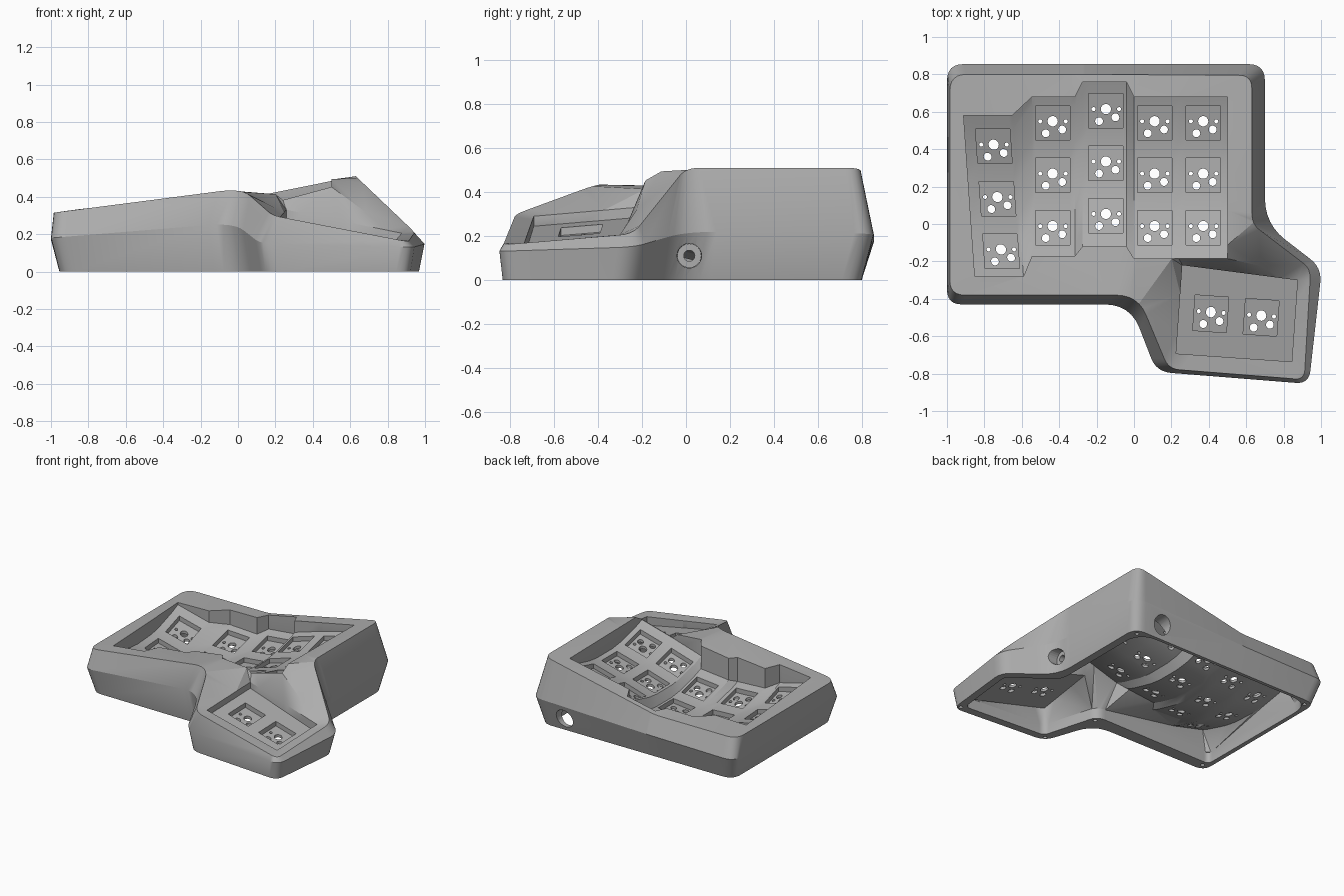
import bpy, bmesh, math
from mathutils import Vector, Matrix
from mathutils.geometry import delaunay_2d_cdt

cube = bpy.data.objects.get("Cube")
if cube:
    bpy.data.objects.remove(cube, do_unlink=True)

grey = bpy.data.materials.new("case_grey")
grey.use_nodes = True
grey.diffuse_color = (0.42, 0.42, 0.42, 1)
grey.node_tree.nodes["Principled BSDF"].inputs["Base Color"].default_value = (0.42, 0.42, 0.42, 1)

PLATE, RECESS = 0.055, 0.035


def activate(obj):
    bpy.ops.object.select_all(action="DESELECT")
    obj.select_set(True)
    bpy.context.view_layer.objects.active = obj


def finish(obj):
    activate(obj)
    bpy.ops.object.shade_smooth_by_angle(angle=math.radians(25))


def solid(name, faces):
    """Weld loose faces into one closed part."""
    bm = bmesh.new()
    for f in faces:
        bm.faces.new([bm.verts.new(p) for p in f])
    bmesh.ops.remove_doubles(bm, verts=bm.verts, dist=0.0003)
    bmesh.ops.recalc_face_normals(bm, faces=bm.faces)
    mesh = bpy.data.meshes.new(name)
    bm.to_mesh(mesh)
    bm.free()
    mesh.materials.append(grey)
    obj = bpy.data.objects.new(name, mesh)
    bpy.context.collection.objects.link(obj)
    finish(obj)
    return obj


def inside(p, loop):
    hit = False
    for a, b in zip(loop, loop[1:] + loop[:1]):
        if (a.y > p.y) != (b.y > p.y) and p.x < a.x + (p.y - a.y) * (b.x - a.x) / (b.y - a.y):
            hit = not hit
    return hit


def fill(outer, holes, extra=()):
    """Triangles between an outer loop and hole loops, keeping their heights."""
    pts, edges = [], []
    for loop in [outer] + holes:
        n, s = len(loop), len(pts)
        edges += [(s + i, s + (i + 1) % n) for i in range(n)]
        pts += loop
    pts += extra
    vs, _, tris, orig, _, _ = delaunay_2d_cdt([p.xy for p in pts], edges, [], 0, 1e-6)
    out = []
    for t in tris:
        c = sum((vs[i] for i in t), Vector((0, 0))) / len(t)
        if inside(c, outer) and not any(inside(c, h) for h in holes):
            out.append([pts[orig[i][0]] for i in t])
    return out


def rounded(corners, radii, n=6):
    out = []
    for i, p in enumerate(corners):
        ends = []
        for q in (corners[i - 1], corners[(i + 1) % len(corners)]):
            d = q - p
            ends.append(p + d.normalized() * min(radii[i], d.length * 0.45))
        a, b = ends
        for k in range(n + 1):
            t = k / n
            out.append(a * (1 - t) ** 2 + p * 2 * t * (1 - t) + b * t * t)
    return out


def lowered(loop, dist):
    return [p - Vector((0, 0, dist)) for p in loop]


def bridge(a, b):
    n = len(a)
    return [[a[i], a[(i + 1) % n], b[(i + 1) % n], b[i]] for i in range(n)]


# Switch socket pattern on a unit square: centre post, two contacts, two pegs
def circle(x, y, r, n=14):
    return [Vector((x + r * math.cos(math.tau * k / n), y + r * math.sin(math.tau * k / n), 0)) for k in range(n)]


square = [Vector(p) for p in ((-1, -1, 0), (1, -1, 0), (1, 1, 0), (-1, 1, 0))]
bores = [circle(0, .1, .3), circle(-.4, -.6, .23), circle(.55, -.38, .23),
         circle(-.72, .1, .12), circle(.76, .1, .12)]
socket = fill(square, bores)


def socket_faces(c):
    def place(points, depth):
        q = lowered(c, depth)
        out = []
        for p in points:
            u, v = (p.x + 1) / 2, (p.y + 1) / 2
            out.append(q[0].lerp(q[1], u).lerp(q[3].lerp(q[2], u), v))
        return out
    faces = bridge(c, lowered(c, RECESS))
    for depth in (RECESS, PLATE):
        faces += [place(t, depth) for t in socket]
    for b in bores:
        faces += bridge(place(b, RECESS), place(b, PLATE))
    return faces


def plate(name, grid):
    """Solid key plate from a point grid; returns its top boundary loop."""
    faces = []
    for i in range(len(grid) - 1):
        for j in range(len(grid[0]) - 1):
            c = [grid[i][j], grid[i + 1][j], grid[i + 1][j + 1], grid[i][j + 1]]
            if (c[0] - c[1]).length < .001:
                continue
            faces += socket_faces(c) if i % 4 == 1 and j % 2 == 1 else [c, lowered(c, PLATE)]
    edge = ([g[0] for g in grid] + grid[-1][1:] + [g[-1] for g in grid[-2::-1]]
            + grid[0][-2:0:-1])
    edge = [p for i, p in enumerate(edge) if (p - edge[i - 1]).length > .001]
    solid(name, faces + bridge(edge, lowered(edge, PLATE)))
    return edge


# Finger key plate: x, y, z centre, tilt, lean, left, right, front, back
columns = [(-.73, .135, .175, -.25, .07, -.15, .11, -.28, .58),
           (-.435, .26, .125, -.05, 0, -.11, .12, -.17, .68),
           (-.15, .325, .145, .10, 0, -.125, .11, -.12, .76),
           (.11, .26, .25, .30, 0, -.11, .13, -.185, .68),
           (.37, .26, .3241, .27, 0, -.13, .13, -.185, .68)]
HALF, PITCH = 0.092, 0.28
grid = []
for cx, cy, cz, tilt, lean, left, right, front, back in columns:
    ys = [front] + [cy + PITCH * k + s * HALF for k in (-1, 0, 1) for s in (-1, 1)] + [back]
    for dx in (left, -HALF, HALF, right):
        grid.append([Vector((cx + dx + lean * (cy - y), y,
                             cz + tilt * dx + .035 * ((y - cy) / PITCH) ** 2)) for y in ys])
main_edge = plate("finger_key_plate", grid)

# Thumb key plate, turned slightly and sloping down to the side
turn = Matrix.Rotation(math.radians(-4), 3, "Z")
grid = []
for x in (-.31, -.23, -.05, -.01, .0, .04, .22, .31):
    row = []
    for y in (-.225, -.095, .095, .23 - .06 * x):
        p = turn @ Vector((x, y, 0)) + Vector((.55, -.49, 0))
        p.z = .225 - .22 * (p.x - .41) + .1 * (p.y + .48)
        row.append(p)
    grid.append(row)
thumb_edge = plate("thumb_key_plate", grid)


# Rim heights; the well is open towards the thumb at its last column
def main_rim(p):
    if p.y < -.17 and p.x > .22:
        return p.z + .005
    if p.y < -.15 and p.x > -.03:
        return .43 - .08 * p.x
    front = .435 + .12 * (p.x + .02)
    back = .315 + .21 * max(0, p.x + .3)
    t = (p.y + .38) / 1.18
    return front * (1 - t) + back * t


def thumb_rim(p):
    return .29 - .19 * (p.x - .22) + .1 * (p.y + .7)


main_open = [Vector((p.x, p.y, main_rim(p))) for p in main_edge]
thumb_open = [Vector((p.x, p.y, thumb_rim(p))) for p in thumb_edge]
ridge_end = Vector((.68, -.225, .32))

# Case walls: crest, widest line, foot and cavity edge share the same corners
radii = [.09, .04, .09, .14, .08, .07, .08, .14, .08]
crest_radii = [.09, .04, .07, .06, .06, .05, .06, .12, .08]
cavity_radii = [.16, .04, .16, .07, .04, .04, .04, .07, .04]
crest = [(-.985, .8, .315), (-.3, .8, .315), (.63, .795, .51), (.63, 0, .51), (.945, -.24, .21),
         (.91, -.832, .16), (.185, -.775, .3), (.02, -.38, .445), (-.985, -.38, .315)]
waist = [(-1, .855, .17), (-.3, .855, .18), (.7, .855, .21), (.7, 0, .22), (1.005, -.235, .15),
         (.935, -.855, .13), (.12, -.79, .15), (-.02, -.43, .26), (-1, -.43, .18)]
foot = [(-.955, .8, 0), (-.3, .8, 0), (.66, .8, 0), (.66, -.03, 0), (.975, -.26, 0),
        (.915, -.84, 0), (.15, -.78, 0), (.02, -.4, 0), (-.955, -.39, 0)]
cavity = [(-.925, .775, 0), (-.3, .775, 0), (.6, .775, 0), (.6, -.06, 0), (.92, -.29, 0),
          (.865, -.775, 0), (.2, -.725, 0), (.08, -.295, 0), (-.92, -.3, 0)]
crest, waist, foot, cavity = [
    rounded([Vector(p) for p in c], r)
    for c, r in ((crest, crest_radii), (waist, radii), (foot, radii), (cavity, cavity_radii))]
ceiling = lowered(cavity, -.08)
main_low, thumb_low = lowered(main_edge, PLATE), lowered(thumb_edge, PLATE)
faces = fill(crest, [main_open, thumb_open], [ridge_end]) + fill(ceiling, [main_low, thumb_low])
for a, b in ((crest, waist), (waist, foot), (foot, cavity), (cavity, ceiling),
             (main_open, main_low), (thumb_open, thumb_low)):
    faces += bridge(a, b)
case = solid("case_shell", faces)


def drill(loc, axis, angle, radius, depth):
    rot = Matrix.Rotation(math.radians(angle), 4, axis)
    bpy.ops.mesh.primitive_cylinder_add(vertices=24, radius=radius, depth=depth,
                                        location=loc, rotation=rot.to_euler())
    cutter = bpy.context.object
    cutter.hide_render = True
    mod = case.modifiers.new("drill", "BOOLEAN")
    mod.object = cutter
    mod.operation = "DIFFERENCE"
    mod.solver = "EXACT"
    activate(case)
    bpy.ops.object.modifier_apply(modifier=mod.name)
    bpy.data.objects.remove(cutter, do_unlink=True)


# Round cable ports through the right and back walls, screw holes in the foot
drill((.67, .015, .11), "Y", 90, .056, .2)
drill((.44, .83, .1), "X", 90, .07, .2)
for x, y in ((-.9, .752), (.605, .752), (.885, -.8), (.172, -.748), (.06, -.345), (-.9, -.34)):
    drill((x, y, 0), "Z", 0, .014, .08)
finish(case)

# Socket ring inside the side port
place = Matrix.Translation((.61, .015, .11)) @ Matrix.Rotation(math.radians(90), 4, "Y")
rings = [[place @ Vector((p.x, p.y, z)) for p in circle(0, 0, r, 24)]
         for r, z in ((.055, 0), (.055, .05), (.025, .05), (.025, 0))]
solid("side_jack", [f for a, b in zip(rings, rings[1:] + rings[:1]) for f in bridge(a, b)])
